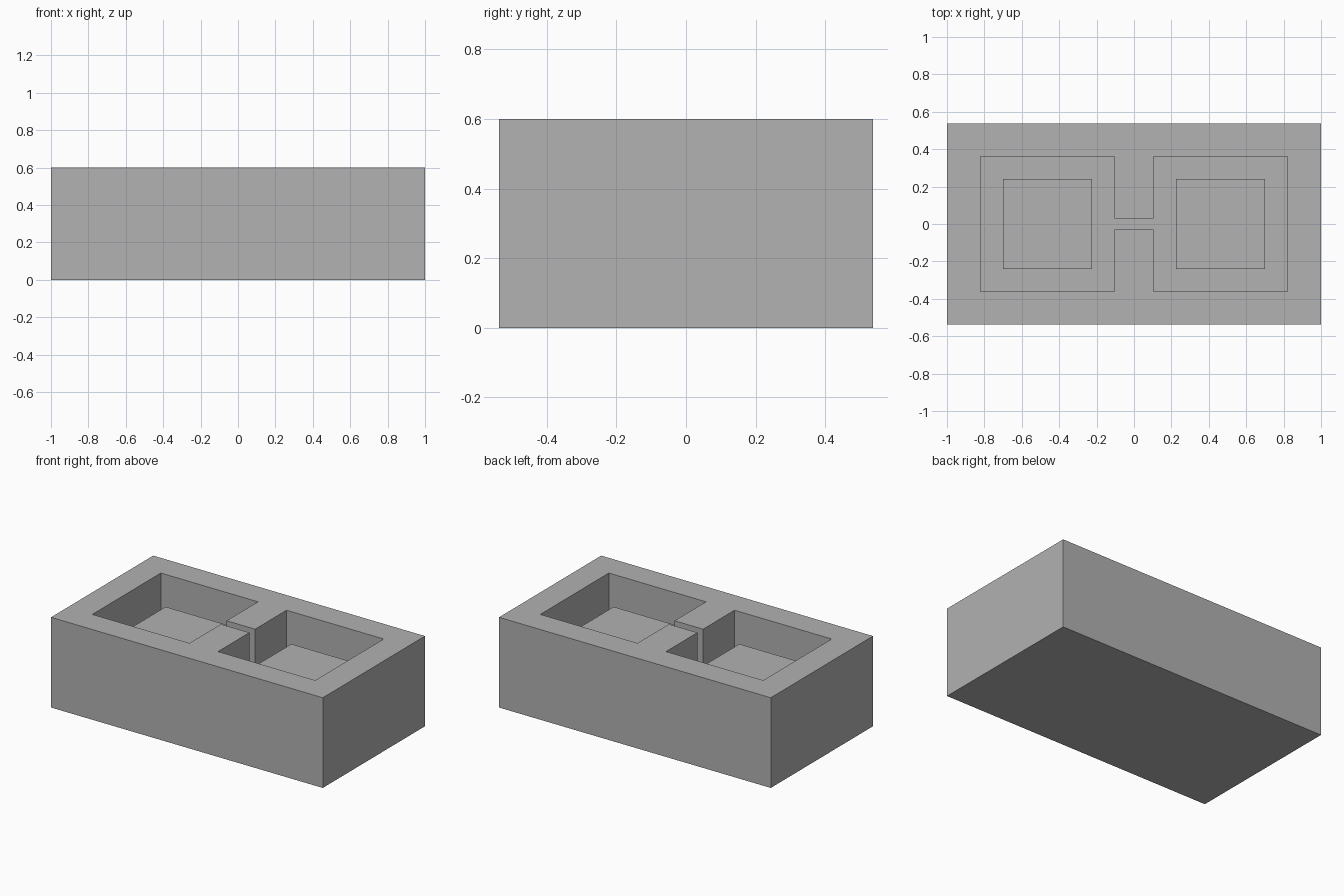
import bpy
import bmesh

old = bpy.data.objects.get("Cube")
if old:
    bpy.data.objects.remove(old, do_unlink=True)

HALF_X, HALF_Y, HEIGHT = 1.0, 0.537, 0.6
FLOOR, PLINTH_TOP = 0.18, 0.453
POCKET_IN, POCKET_OUT, POCKET_Y = 0.105, 0.82, 0.36
CHANNEL_Y = 0.03
GAP = 0.12

grey = bpy.data.materials.new("plain grey")
grey.use_nodes = True
colour = (0.445, 0.445, 0.445, 1)
grey.diffuse_color = colour
grey.node_tree.nodes["Principled BSDF"].inputs["Base Color"].default_value = colour


def prism(name, outline, bottom, top):
    """Extrude a counter-clockwise xy outline from bottom to top."""
    bm = bmesh.new()
    base = bm.faces.new([bm.verts.new((x, y, bottom)) for x, y in outline])
    grown = bmesh.ops.extrude_face_region(bm, geom=[base], use_keep_orig=True)["geom"]
    for v in grown:
        if isinstance(v, bmesh.types.BMVert):
            v.co.z = top
    bmesh.ops.recalc_face_normals(bm, faces=bm.faces)
    mesh = bpy.data.meshes.new(name)
    bm.to_mesh(mesh)
    bm.free()
    mesh.materials.append(grey)
    obj = bpy.data.objects.new(name, mesh)
    bpy.context.collection.objects.link(obj)
    return obj


def rectangle(x0, x1, y):
    return [(x0, -y), (x1, -y), (x1, y), (x0, y)]


# Outer block
block = prism("block", rectangle(-HALF_X, HALF_X, HALF_Y), 0, HEIGHT)

# Two pockets joined by a narrow channel, cut as one shape
half = [(POCKET_IN, -CHANNEL_Y), (POCKET_IN, -POCKET_Y), (POCKET_OUT, -POCKET_Y),
        (POCKET_OUT, POCKET_Y), (POCKET_IN, POCKET_Y), (POCKET_IN, CHANNEL_Y)]
cavity = prism("cavity_cutter", half + [(-x, -y) for x, y in half], FLOOR, HEIGHT + 0.1)
cavity.hide_render = True
cut = block.modifiers.new("cavity", 'BOOLEAN')
cut.operation = 'DIFFERENCE'
cut.solver = 'EXACT'
cut.object = cavity
bpy.context.view_layer.objects.active = block
bpy.ops.object.modifier_apply(modifier=cut.name)
bpy.data.objects.remove(cavity, do_unlink=True)

# Square plinth standing in each pocket
near, far = POCKET_IN + GAP, POCKET_OUT - GAP
prism("left_plinth", rectangle(near, far, POCKET_Y - GAP), FLOOR, PLINTH_TOP)
prism("right_plinth", rectangle(-far, -near, POCKET_Y - GAP), FLOOR, PLINTH_TOP)
